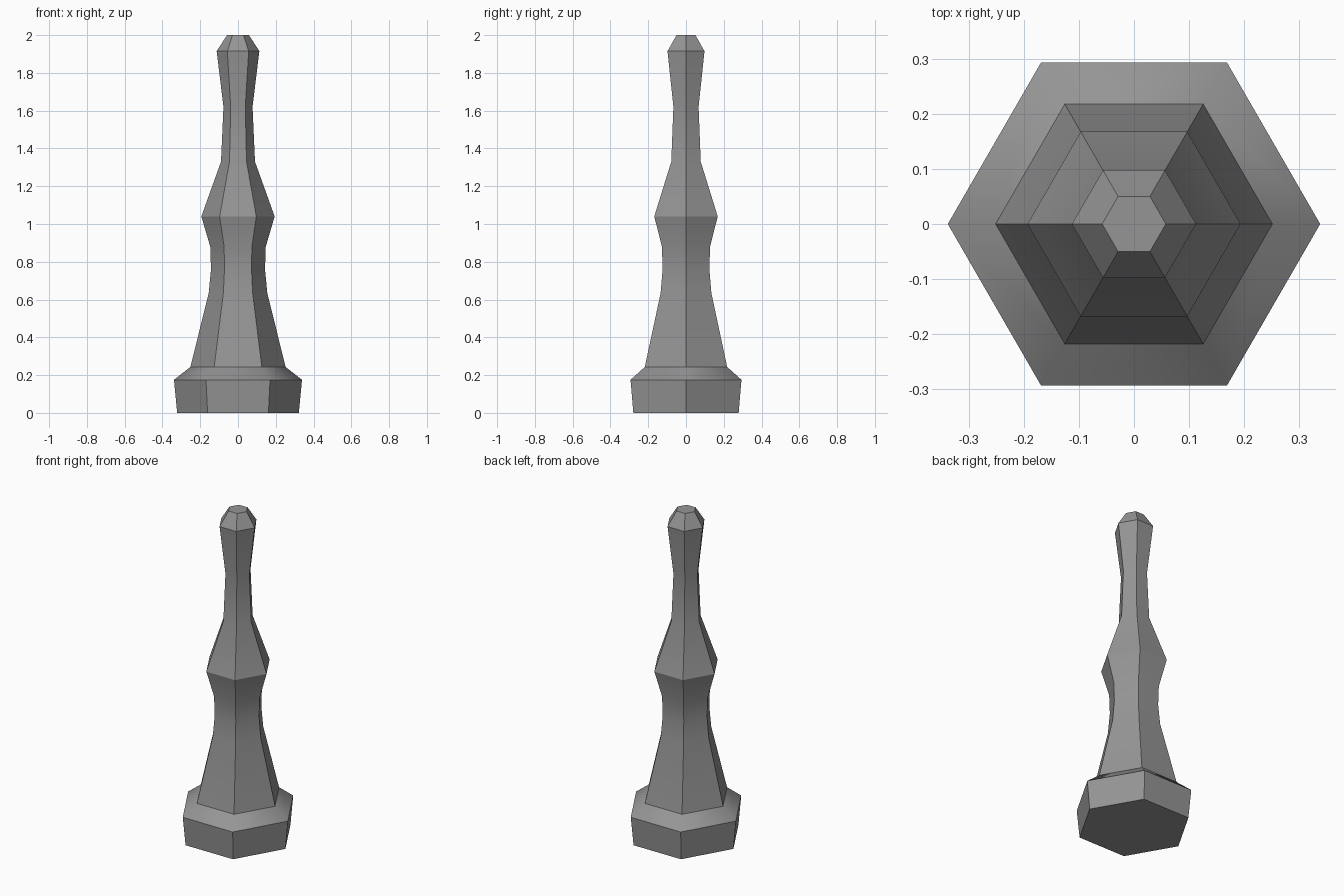
import bpy
import bmesh
from math import cos, sin, tau

cube = bpy.data.objects.get("Cube")
if cube:
    bpy.data.objects.remove(cube)

# One plain grey for the whole piece
grey = bpy.data.materials.new("stone_grey")
grey.use_nodes = True
colour = (0.3, 0.3, 0.3, 1)
grey.diffuse_color = colour
grey.node_tree.nodes["Principled BSDF"].inputs["Base Color"].default_value = colour

SIDES = 6
# Hexagon rings: corner radius, height, whether the ring is a crisp edge
PROFILE = [
    (0.322, 0.0, True),
    (0.339, 0.175, True),
    (0.252, 0.243, True),
    (0.155, 0.635, False),
    (0.143, 0.76, False),
    (0.147, 0.88, False),
    (0.194, 1.04, True),
    (0.09, 1.33, False),
    (0.077, 1.62, False),
    (0.113, 1.915, True),
    (0.058, 2.0, True),
]
SHOULDER = 1  # this band is shaded smoothly around the corners

bm = bmesh.new()
rings = [[bm.verts.new((r * cos(tau * i / SIDES), r * sin(tau * i / SIDES), z))
          for i in range(SIDES)] for r, z, crisp in PROFILE]

# Side bands
for low, high in zip(rings, rings[1:]):
    for i in range(SIDES):
        j = (i + 1) % SIDES
        bm.faces.new((low[i], low[j], high[j], high[i]))

# Underside and flat tip
bm.faces.new(rings[0][::-1])
bm.faces.new(rings[-1])
for face in bm.faces:
    face.smooth = True

# Crisp corners and ring edges
for k, ring in enumerate(rings):
    for i in range(SIDES):
        bm.edges.get((ring[i], ring[(i + 1) % SIDES])).smooth = not PROFILE[k][2]
        if k + 1 < len(rings):
            bm.edges.get((ring[i], rings[k + 1][i])).smooth = k == SHOULDER

mesh = bpy.data.meshes.new("hexagonal_post")
bm.to_mesh(mesh)
bm.free()
mesh.materials.append(grey)
post = bpy.data.objects.new("hexagonal_post", mesh)
bpy.context.collection.objects.link(post)
